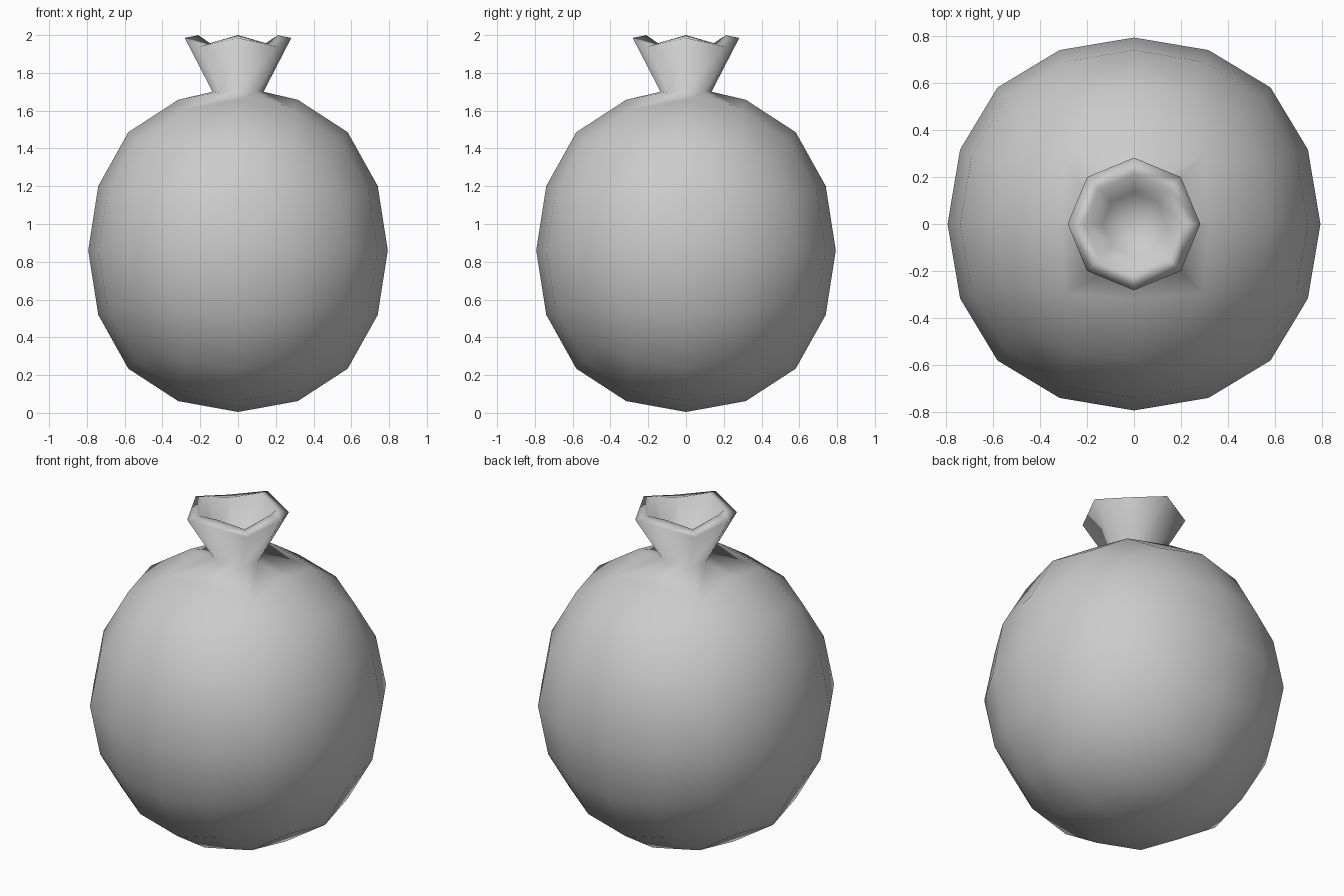
import bpy, bmesh, math

if "Cube" in bpy.data.objects:
    bpy.data.objects.remove(bpy.data.objects["Cube"])

# Rounded body: a cube smoothed twice (no limit projection)
bpy.ops.mesh.primitive_cube_add(size=2, location=(0, 0, 0))
bag = bpy.context.object
bag.name = "tied_sack"
sub = bag.modifiers.new("round", 'SUBSURF')
sub.levels = sub.render_levels = 2
sub.use_limit_surface = False
bpy.ops.object.modifier_apply(modifier=sub.name)

bm = bmesh.new()
bm.from_mesh(bag.data)
top = max(v.co.z for v in bm.verts)
for v in bm.verts:
    v.co.x *= 0.793 / top
    v.co.y *= 0.793 / top
    v.co.z = v.co.z * 0.855 / top + 0.86

# Open the top, leaving an eight-sided hole
pole = max(bm.verts, key=lambda v: v.co.z)
bmesh.ops.delete(bm, geom=[pole], context='VERTS')


def extrude_ring(edges, radius, z_straight, z_diagonal):
    geom = bmesh.ops.extrude_edge_only(bm, edges=edges)["geom"]
    for v in (g for g in geom if isinstance(g, bmesh.types.BMVert)):
        step = round(math.atan2(v.co.y, v.co.x) / (math.pi / 4))
        a = step * math.pi / 4
        z = z_diagonal if step % 2 else z_straight
        v.co = (radius * math.cos(a), radius * math.sin(a), z)
    return [g for g in geom if isinstance(g, bmesh.types.BMEdge)]


# Pinched neck, flared wavy mouth, rim and shallow hollow
ring = [e for e in bm.edges if e.is_boundary]
for radius, z_straight, z_diagonal in ((0.135, 1.70, 1.70), (0.282, 1.985, 1.94),
                                       (0.21, 2.0, 1.957), (0.135, 1.78, 1.78)):
    ring = extrude_ring(ring, radius, z_straight, z_diagonal)
floor = bmesh.ops.contextual_create(bm, geom=ring)["faces"]
bmesh.ops.poke(bm, faces=floor)
bmesh.ops.recalc_face_normals(bm, faces=bm.faces[:])
bm.to_mesh(bag.data)
bm.free()
bpy.ops.object.shade_smooth()
